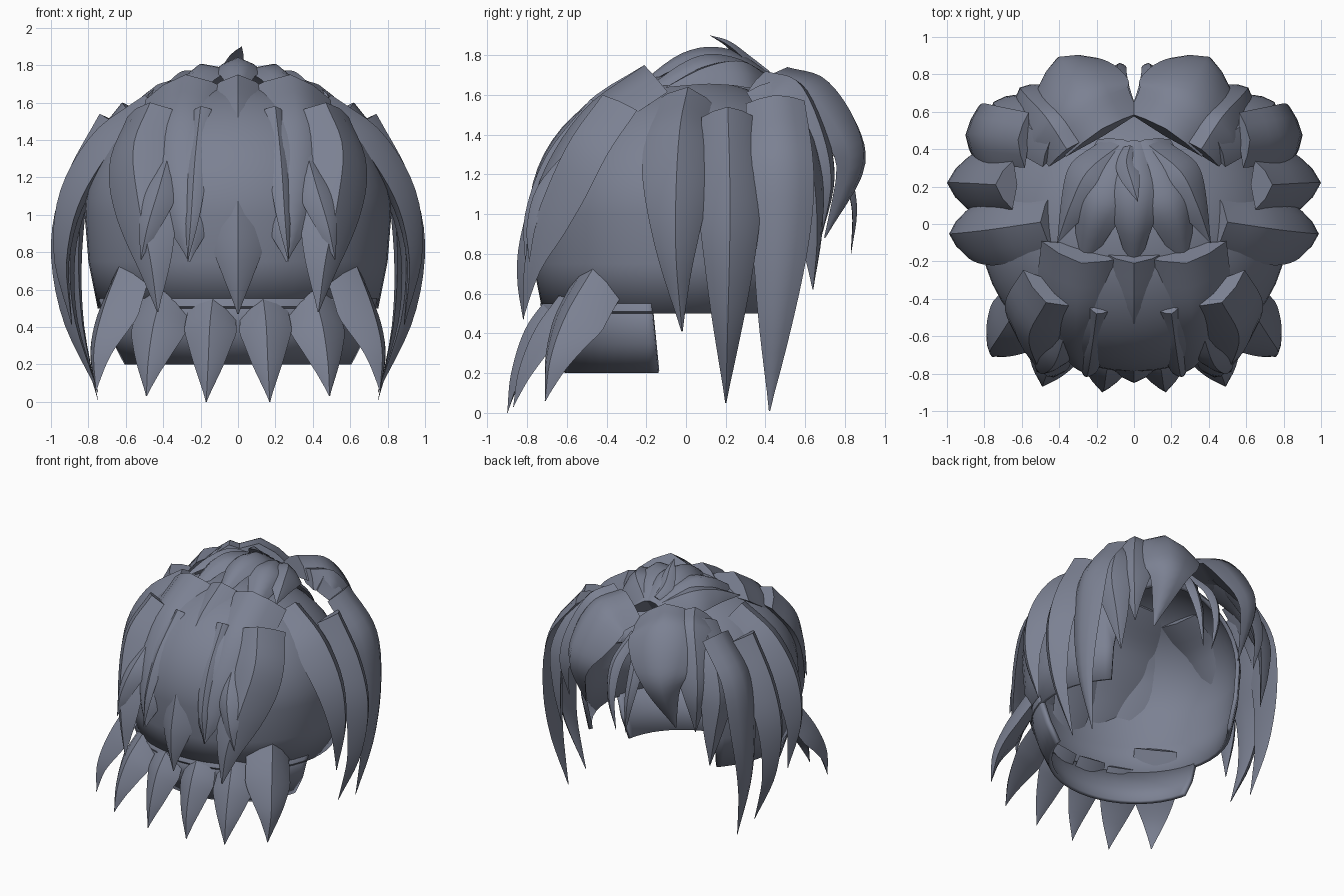
import bpy, bmesh, math
from mathutils import Vector

cube = bpy.data.objects.get("Cube")
if cube:
    bpy.data.objects.remove(cube)

# Single hair colour
hair = bpy.data.materials.new("slate_blue_hair")
hair.use_nodes = True
colour = (0.20, 0.22, 0.29, 1)
hair.diffuse_color = colour
hair.node_tree.nodes["Principled BSDF"].inputs["Base Color"].default_value = colour


def finish(name, bm, angle):
    bmesh.ops.recalc_face_normals(bm, faces=bm.faces)
    mesh = bpy.data.meshes.new(name)
    bm.to_mesh(mesh)
    bm.free()
    mesh.materials.append(hair)
    obj = bpy.data.objects.new(name, mesh)
    bpy.context.collection.objects.link(obj)
    bpy.ops.object.select_all(action="DESELECT")
    obj.select_set(True)
    bpy.context.view_layer.objects.active = obj
    bpy.ops.object.shade_smooth_by_angle(angle=math.radians(angle))
    return obj


def spline(points, t):
    """Point on a smooth curve through all the given points."""
    p = [Vector(q) for q in points]
    p = [2 * p[0] - p[1]] + p + [2 * p[-1] - p[-2]]
    f = t * (len(points) - 1)
    i = min(int(f), len(points) - 2)
    u = f - i
    a, b, c, d = p[i:i + 4]
    return 0.5 * (2 * b + (c - a) * u + (2 * a - 5 * b + 4 * c - d) * u ** 2
                  + (3 * b - a - 3 * c + d) * u ** 3)


def lock(name, points, width, depth=0.65, start=0.85, power=1.5, pivot=(0, 0.05), steps=18):
    """Tapered lock whose outer ridge follows the points and faces away from the pivot."""
    section = [(0, 0), (0.55, -0.4), (1, -1), (0, -1.25), (-1, -1), (-0.55, -0.4)]
    bm = bmesh.new()
    rings = []
    for k in range(steps + 1):
        t = k / steps
        p = spline(points, t)
        along = (spline(points, min(t + 0.02, 1)) - spline(points, max(t - 0.02, 0))).normalized()
        out = p - Vector((*pivot, min(p.z, 0.95)))
        out = (out - along * out.dot(along)).normalized()
        side = along.cross(out)
        taper = 1 - max(0, (t - 0.35) / 0.65) ** power
        w = width * max(0.02, (start + (1 - start) * min(t / 0.3, 1)) * taper)
        rings.append([bm.verts.new(p + side * (x * w) + out * (y * w * depth))
                      for x, y in section])
    for a, b in zip(rings, rings[1:]):
        for i in range(len(section)):
            j = (i + 1) % len(section)
            bm.faces.new((a[i], a[j], b[j], b[i]))
    bm.faces.new(rings[0])
    bm.faces.new(rings[-1])
    return finish(name, bm, 50)


def pair(name, points, width, pivot=(0, 0.05), **shape):
    lock(name + "_left", points, width, pivot=pivot, **shape)
    lock(name + "_right", [(-x, y, z) for x, y, z in points], width,
         pivot=(-pivot[0], pivot[1]), **shape)


def shell(name, profile, cut_y, lean):
    """Turned oval shell with the part in front of the face cut away."""
    bm = bmesh.new()
    n = 48
    rings = [[bm.verts.new((rx * math.cos(2 * math.pi * i / n),
                            ry * math.sin(2 * math.pi * i / n) - 0.03, z))
              for i in range(n)] for z, rx, ry in profile]
    for a, b in zip(rings, rings[1:]):
        for i in range(n):
            bm.faces.new((a[i], a[(i + 1) % n], b[(i + 1) % n], b[i]))
    bmesh.ops.remove_doubles(bm, verts=bm.verts, dist=0.001)
    bmesh.ops.bisect_plane(bm, geom=bm.verts[:] + bm.edges[:] + bm.faces[:],
                           plane_co=(0, cut_y, 0.5), plane_no=(0, 1, lean), clear_outer=True)
    obj = finish(name, bm, 60)
    thick = obj.modifiers.new("thickness", "SOLIDIFY")
    thick.thickness = 0.03


# Scalp cap and nape band
dome = [(1 + 0.7 * math.sin(a), 0.82 * math.cos(a), 0.76 * math.cos(a))
        for a in [math.pi / 2 * i / 14 for i in range(15)]]
shell("scalp_cap", [(0.5, 0.75, 0.69), (0.75, 0.8, 0.74)] + dome, 0.42, -0.2)
shell("nape_band", [(0.2, 0.62, 0.58), (0.35, 0.7, 0.64), (0.55, 0.765, 0.705)], -0.17, 0.1)

# Long back locks
lock("back_centre_lock", [(0, -0.21, 1.75), (0, -0.5, 1.56), (0, -0.72, 1.25),
                          (0, -0.83, 0.9), (0, -0.85, 0.68), (0, -0.82, 0.47)],
     0.2, depth=0.65)
pair("back_upper_lock", [(0.28, -0.21, 1.75), (0.31, -0.5, 1.54), (0.3, -0.7, 1.25),
                         (0.27, -0.79, 0.97), (0.26, -0.8, 0.75)], 0.24,
     depth=0.6, start=1, pivot=(0.18, 0.05))
pair("back_outer_lock", [(0.47, -0.42, 1.6), (0.56, -0.59, 1.36), (0.53, -0.73, 1.05),
                         (0.47, -0.81, 0.77), (0.43, -0.82, 0.48)], 0.2,
     start=0.95, pivot=(0.22, 0.05))
pair("back_thin_lock", [(0.36, -0.56, 1.36), (0.42, -0.74, 1.15), (0.48, -0.8, 0.95),
                        (0.52, -0.79, 0.76)], 0.09, start=0.4, pivot=(0.3, 0.05))
pair("back_sliver", [(0.2, -0.48, 1.58), (0.23, -0.7, 1.3), (0.25, -0.81, 1.0),
                     (0.27, -0.81, 0.75)], 0.06)

# Row of nape spikes
pair("nape_inner_spike", [(0.13, -0.69, 0.59), (0.15, -0.81, 0.42), (0.16, -0.88, 0.2),
                          (0.17, -0.9, 0)], 0.14, power=1.1, pivot=(0.1, 0.05))
pair("nape_middle_spike", [(0.4, -0.64, 0.59), (0.45, -0.76, 0.42), (0.48, -0.84, 0.22),
                           (0.49, -0.87, 0.03)], 0.15, power=1.1, pivot=(0.2, 0.05))
pair("nape_outer_spike", [(0.63, -0.46, 0.74), (0.72, -0.6, 0.5), (0.77, -0.68, 0.28),
                          (0.76, -0.71, 0.06)], 0.17, power=1.1, start=0.95)

# Long side locks
pair("side_back_lock", [(0.5, 0.01, 1.64), (0.77, -0.03, 1.44), (0.95, -0.05, 1.13),
                        (0.985, -0.05, 0.78), (0.89, -0.02, 0.41)], 0.18,
     depth=0.75, start=1, pivot=(0, -0.04))
pair("side_middle_lock", [(0.74, 0.21, 1.54), (0.92, 0.22, 1.2), (1, 0.22, 0.85),
                          (0.94, 0.21, 0.45), (0.75, 0.2, 0.05)], 0.155,
     depth=0.8, pivot=(0, 0.21))
pair("side_front_lock", [(0.62, 0.45, 1.6), (0.84, 0.48, 1.3), (0.9, 0.48, 0.9),
                         (0.87, 0.45, 0.45), (0.75, 0.42, 0.01)], 0.165,
     depth=0.4, start=0.9, pivot=(0, 0.44))
pair("temple_lock", [(0.45, 0.44, 1.67), (0.64, 0.57, 1.48), (0.75, 0.64, 1.2),
                     (0.72, 0.66, 0.9), (0.66, 0.64, 0.62)], 0.15)

# Sweeping fringe
pair("fringe_lock", [(0.17, 0.51, 1.74), (0.29, 0.7, 1.68), (0.37, 0.85, 1.47),
                     (0.41, 0.885, 1.23), (0.4, 0.7, 0.88)], 0.27, depth=0.55)
pair("fringe_outer_lock", [(0.36, 0.4, 1.72), (0.47, 0.57, 1.66), (0.58, 0.69, 1.4),
                           (0.61, 0.73, 1.15), (0.56, 0.68, 0.88)], 0.17)
pair("fringe_strand", [(0.03, 0.62, 1.5), (0.09, 0.79, 1.3), (0.08, 0.86, 1.05),
                       (0.04, 0.83, 0.79)], 0.055)

# Crown tufts and stray curl
lock("crown_centre_lock", [(0, 0.45, 1.69), (0, 0.22, 1.83), (0, -0.02, 1.81),
                           (0, -0.3, 1.6)], 0.16, depth=0.6)
pair("crown_inner_lock", [(0.05, 0.45, 1.68), (0.15, 0.24, 1.79), (0.23, 0.02, 1.78),
                          (0.3, -0.32, 1.54)], 0.19, depth=0.6)
pair("crown_outer_lock", [(0.08, 0.42, 1.69), (0.25, 0.28, 1.77), (0.34, 0.1, 1.74),
                          (0.41, -0.1, 1.64)], 0.14)
lock("stray_curl", [(-0.02, 0.42, 1.72), (-0.04, 0.33, 1.79), (-0.01, 0.22, 1.87),
                    (0.02, 0.12, 1.9)], 0.06, start=0.6)
